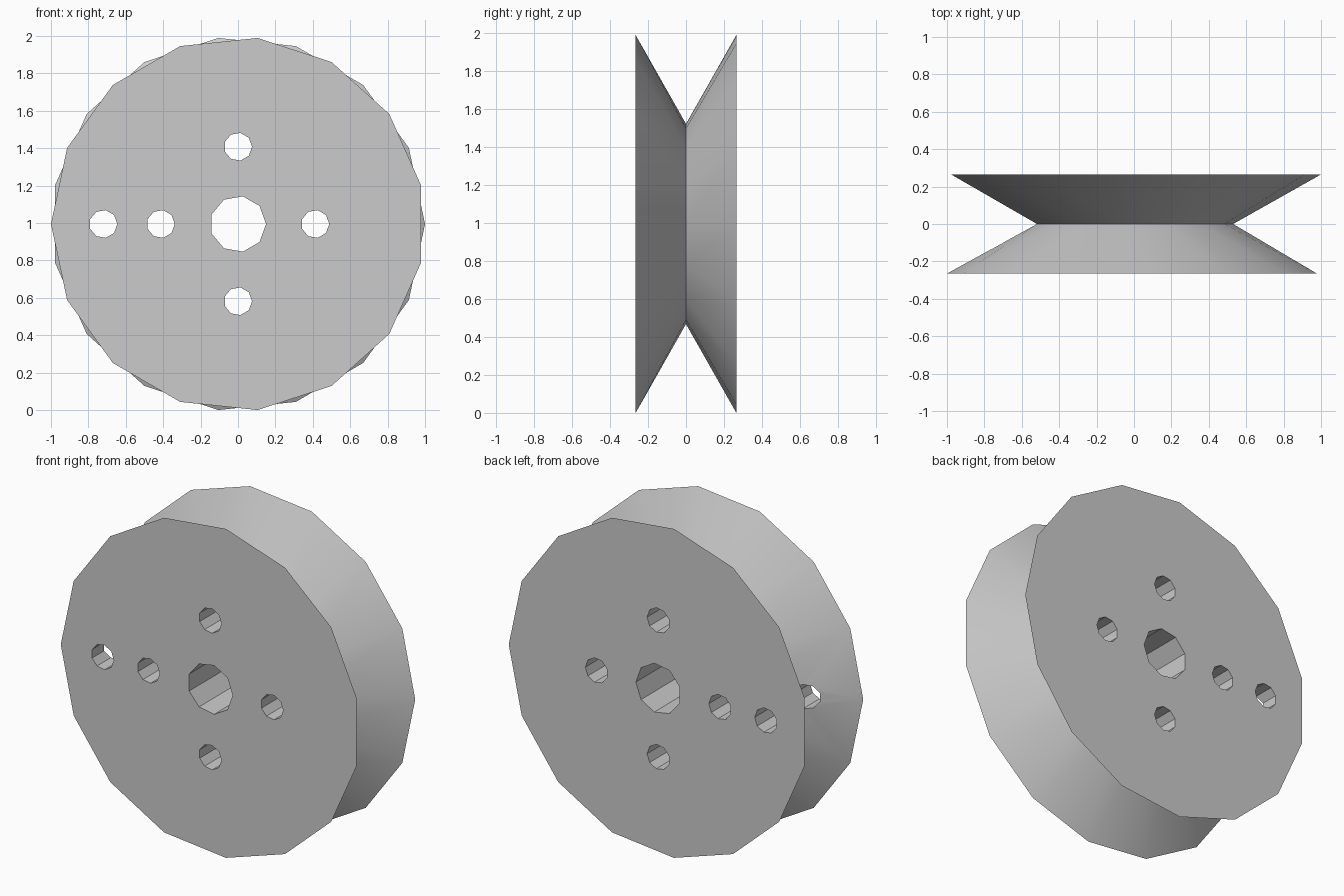
import bpy, bmesh
from math import sin, cos, radians
from mathutils import Matrix

if "Cube" in bpy.data.objects:
    bpy.data.objects.remove(bpy.data.objects["Cube"], do_unlink=True)

SIDES = 15
STEP = 360 / SIDES
RIM, WAIST, HALF = 1.0, 0.53, 0.265
CENTRE_Z = sin(radians(84)) * RIM

grey = bpy.data.materials.new("light_grey")
grey.use_nodes = True
colour = (0.6, 0.6, 0.6, 1)
grey.diffuse_color = colour
grey.node_tree.nodes["Principled BSDF"].inputs["Base Color"].default_value = colour


def add_object(name, bm):
    bmesh.ops.recalc_face_normals(bm, faces=bm.faces[:])
    mesh = bpy.data.meshes.new(name)
    bm.to_mesh(mesh)
    bm.free()
    mesh.materials.append(grey)
    obj = bpy.data.objects.new(name, mesh)
    bpy.context.collection.objects.link(obj)
    return obj


def ring(bm, radius, y, turn):
    angles = [radians(turn + STEP * i) for i in range(SIDES)]
    return [bm.verts.new((radius * cos(a), y, CENTRE_Z + radius * sin(a))) for a in angles]


# Wheel: two flared flanges meeting at a narrow V groove, front rim turned half a step
bm = bmesh.new()
front = ring(bm, RIM, -HALF, STEP / 2)
waist = ring(bm, WAIST, 0, 0)
back = ring(bm, RIM, HALF, 0)
bm.faces.new(front)
bm.faces.new(back)
for i in range(SIDES):
    j = (i + 1) % SIDES
    bm.faces.new((waist[i], waist[j], back[j], back[i]))
    bm.faces.new((waist[i], waist[j], front[i]))
    bm.faces.new((front[i], front[j], waist[j]))
wheel = add_object("grooved_wheel", bm)

# Axle hole, four bolt holes and one outer hole
holes = [(0, 0, 0.15), (-0.72, 0, 0.075)]
holes += [(x, z, 0.075) for x, z in ((0.413, 0), (-0.413, 0), (0, 0.413), (0, -0.413))]
bm = bmesh.new()
for x, z, radius in holes:
    place = Matrix.Translation((x, 0, CENTRE_Z + z)) @ Matrix.Rotation(radians(90), 4, "X")
    # Turn so that one corner of each hole points along +x
    drill = bmesh.ops.create_cone(bm, cap_ends=True, segments=9, radius1=radius,
                                  radius2=radius, depth=1)
    verts = drill["verts"]
    bmesh.ops.rotate(bm, verts=verts, matrix=Matrix.Rotation(radians(-90), 3, "Z"))
    bmesh.ops.transform(bm, verts=verts, matrix=place)
cutter = add_object("hole_cutter", bm)
cutter.hide_render = True

cut = wheel.modifiers.new("holes", "BOOLEAN")
cut.operation = "DIFFERENCE"
cut.solver = "EXACT"
cut.object = cutter

bpy.ops.object.select_all(action="DESELECT")
wheel.select_set(True)
bpy.context.view_layer.objects.active = wheel
bpy.ops.object.modifier_apply(modifier=cut.name)
bpy.data.objects.remove(cutter, do_unlink=True)

# Smooth flanges, crisp rims and hole facets
bpy.ops.object.shade_smooth_by_angle(angle=radians(30))
